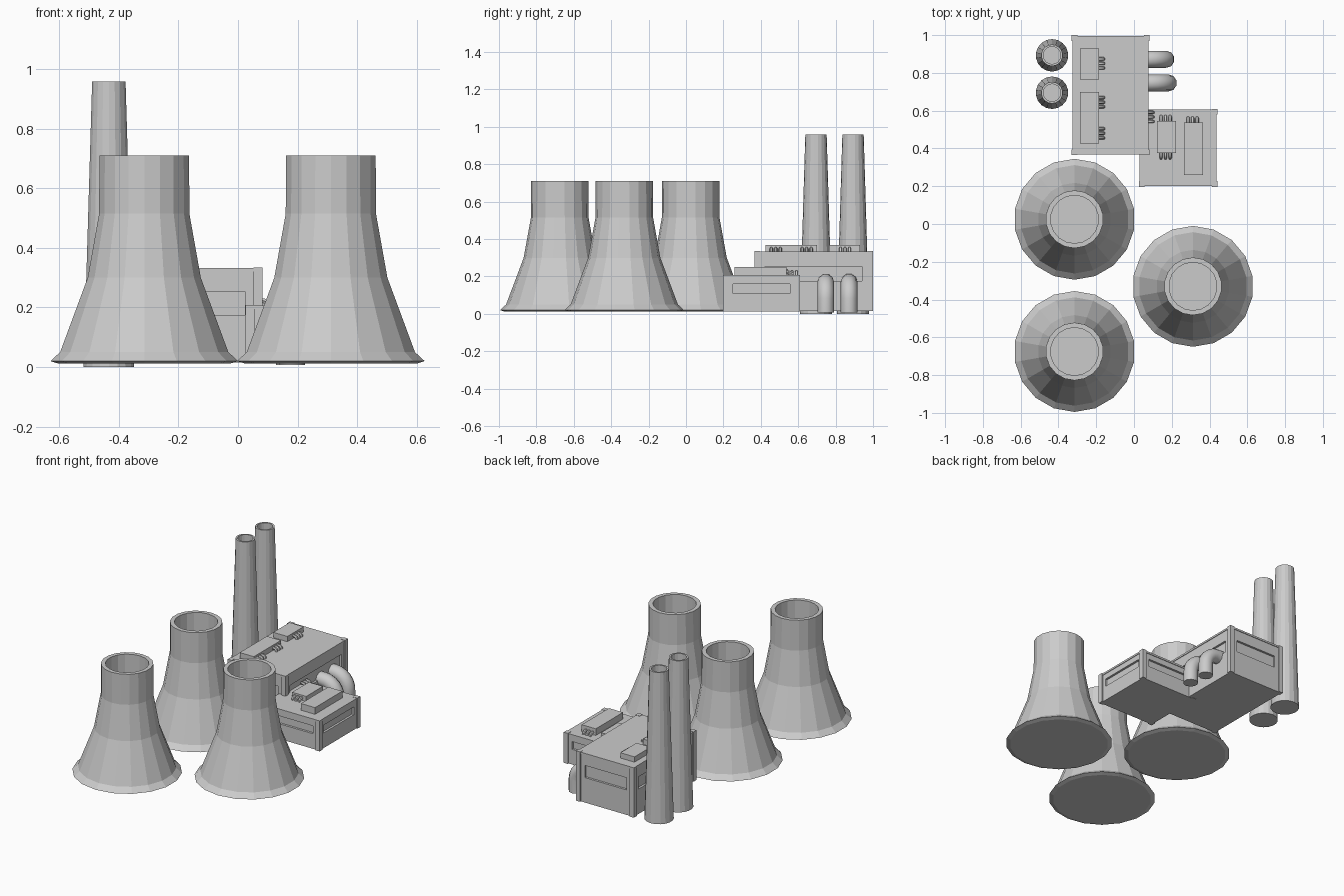
import bpy, bmesh, math
from mathutils import Vector

if "Cube" in bpy.data.objects:
    bpy.data.objects.remove(bpy.data.objects["Cube"])

concrete = bpy.data.materials.new("concrete_grey")
concrete.diffuse_color = (0.6, 0.6, 0.6, 1)
concrete.use_nodes = True
concrete.node_tree.nodes["Principled BSDF"].inputs["Base Color"].default_value = concrete.diffuse_color


def finish(name, bm):
    bmesh.ops.recalc_face_normals(bm, faces=bm.faces)
    mesh = bpy.data.meshes.new(name)
    bm.to_mesh(mesh)
    bm.free()
    mesh.materials.append(concrete)
    ob = bpy.data.objects.new(name, mesh)
    bpy.context.collection.objects.link(ob)
    return ob


def box(name, x0, x1, y0, y1, z0, z1):
    bm = bmesh.new()
    bmesh.ops.create_cube(bm, size=1)
    for v in bm.verts:
        v.co = ((x0 + x1) / 2 + v.co.x * (x1 - x0),
                (y0 + y1) / 2 + v.co.y * (y1 - y0),
                (z0 + z1) / 2 + v.co.z * (z1 - z0))
    return finish(name, bm)


def lathe(name, x, y, profile, sides=18):
    """Turn an (r, z) profile into a closed faceted solid."""
    bm = bmesh.new()
    rings = []
    for r, z in profile:
        rings.append([bm.verts.new((x + r * math.sin(2 * math.pi * i / sides),
                                    y + r * math.cos(2 * math.pi * i / sides), z))
                      for i in range(sides)])
    for a, b in zip(rings, rings[1:]):
        for i in range(sides):
            j = (i + 1) % sides
            bm.faces.new((a[i], a[j], b[j], b[i]))
    bm.faces.new(rings[0])
    bm.faces.new(rings[-1])
    return finish(name, bm)


def bent_pipe(name, start, direction, reach, end_z, radius, bend, resolution=3):
    """Pipe that leaves a wall horizontally and bends down to end_z."""
    s, d = Vector(start), Vector(direction)
    pts = [s]
    for i in range(7):
        a = math.pi / 2 * i / 6
        pts.append(s + d * (reach - bend + bend * math.sin(a))
                   + Vector((0, 0, -bend * (1 - math.cos(a)))))
    foot = s + d * reach
    foot.z = end_z
    pts.append(foot)
    cu = bpy.data.curves.new(name, 'CURVE')
    cu.dimensions = '3D'
    cu.bevel_depth = radius
    cu.bevel_resolution = resolution
    cu.use_fill_caps = True
    sp = cu.splines.new('POLY')
    sp.points.add(len(pts) - 1)
    for p, q in zip(sp.points, pts):
        p.co = (*q, 1)
    cu.materials.append(concrete)
    ob = bpy.data.objects.new(name, cu)
    bpy.context.collection.objects.link(ob)
    bpy.ops.object.select_all(action='DESELECT')
    ob.select_set(True)
    bpy.context.view_layer.objects.active = ob
    bpy.ops.object.convert(target='MESH')
    bpy.ops.object.shade_smooth_by_angle(angle=math.radians(40))


def vent_group(name, centre, direction, roof):
    """Three little bent pipes between a roof unit and the roof."""
    d = Vector(direction)
    side = Vector((d.y, d.x, 0))
    for k in (-1, 0, 1):
        p = Vector((*centre, roof + 0.016)) + side * 0.024 * k - d * 0.005
        bent_pipe(f"{name}_{k + 2}", p, d, 0.03, roof - 0.005, 0.009, 0.018, 1)


def hall(name, x0, x1, y0, y1, z0, z1, wz0, wz1, margin):
    """Hall with a recessed strip window on each wall, corner posts and roof slab."""
    walls = box(name + "_walls", x0, x1, y0, y1, z0, z1 - 0.008)
    depth = 0.014
    cuts = [(x0 + margin, x1 - margin, y0 - 0.05, y0 + depth),
            (x0 + margin, x1 - margin, y1 - depth, y1 + 0.05),
            (x0 - 0.05, x0 + depth, y0 + margin, y1 - margin),
            (x1 - depth, x1 + 0.05, y0 + margin, y1 - margin)]
    for i, c in enumerate(cuts):
        cutter = box(f"{name}_window_cutter_{i + 1}", *c, wz0, wz1)
        cutter.hide_render = True
        mod = walls.modifiers.new("window", 'BOOLEAN')
        mod.operation = 'DIFFERENCE'
        mod.solver = 'EXACT'
        mod.object = cutter
        bpy.context.view_layer.objects.active = walls
        bpy.ops.object.modifier_apply(modifier=mod.name)
        bpy.data.objects.remove(cutter)
    box(name + "_roof", x0 - 0.004, x1 + 0.004, y0 - 0.004, y1 + 0.004, z1 - 0.012, z1)
    for i, px in enumerate((x0, x1)):
        for j, py in enumerate((y0, y1)):
            sx, sy = (1, -1)[i], (1, -1)[j]
            xs = sorted((px - sx * 0.008, px + sx * 0.022))
            ys = sorted((py - sy * 0.008, py + sy * 0.022))
            box(f"{name}_post_{i * 2 + j + 1}", *xs, *ys, z0, z1 + 0.002)


# cooling towers: flared, hollow at the top
tower = [(0.295, 0.012), (0.32, 0.02), (0.287, 0.05), (0.193, 0.30), (0.154, 0.515),
         (0.153, 0.71), (0.127, 0.71), (0.127, 0.50)]
for i, (x, y) in enumerate([(-0.315, 0.025), (-0.315, -0.675), (0.312, -0.33)]):
    lathe(f"cooling_tower_{i + 1}", x, y, tower)

# chimneys
chimney = [(0.086, 0.0), (0.057, 0.96), (0.046, 0.96), (0.046, 0.78)]
for i, y in enumerate((0.893, 0.695)):
    lathe(f"chimney_{i + 1}", -0.434, y, chimney)

# buildings
hall("main_hall", -0.322, 0.074, 0.373, 0.992, 0.015, 0.333, 0.175, 0.253, 0.05)
hall("low_hall", 0.034, 0.434, 0.205, 0.602, 0.013, 0.207, 0.11, 0.16, 0.045)

# roof units
box("main_roof_unit_1", -0.285, -0.185, 0.765, 0.93, 0.33, 0.367)
box("main_roof_unit_2", -0.285, -0.185, 0.425, 0.70, 0.33, 0.367)
box("low_roof_unit_1", 0.122, 0.222, 0.375, 0.545, 0.20, 0.24)
box("low_roof_unit_2", 0.265, 0.365, 0.26, 0.537, 0.20, 0.25)

# small vent pipes
for i, y in enumerate((0.85, 0.645, 0.48)):
    vent_group(f"main_vent_{i + 1}", (-0.185, y), (1, 0, 0), 0.333)
vent_group("low_vent_1", (0.167, 0.545), (0, 1, 0), 0.207)
vent_group("low_vent_2", (0.167, 0.375), (0, -1, 0), 0.207)
vent_group("low_vent_3", (0.31, 0.537), (0, 1, 0), 0.207)
vent_group("low_vent_4", (0.075, 0.567), (1, 0, 0), 0.207)

# large side pipes running down to the ground
bent_pipe("large_pipe_1", (0.06, 0.747, 0.17), (1, 0, 0), 0.122, 0.007, 0.045, 0.09)
bent_pipe("large_pipe_2", (0.06, 0.872, 0.17), (1, 0, 0), 0.11, 0.007, 0.045, 0.09)
